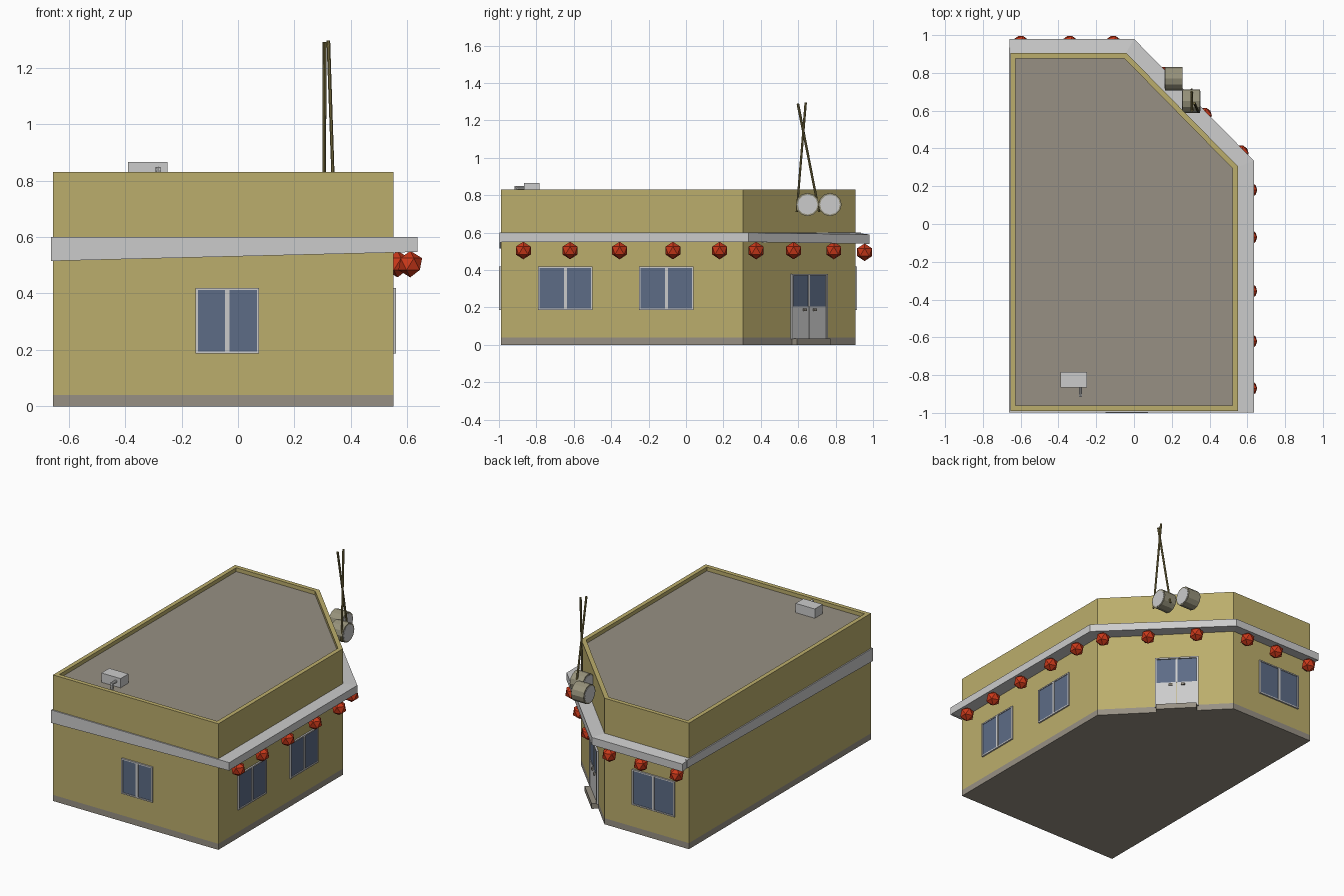
import bpy, bmesh, math
from mathutils import Vector, Matrix

if "Cube" in bpy.data.objects:
    bpy.data.objects.remove(bpy.data.objects["Cube"])


def material(name, rgb):
    m = bpy.data.materials.new(name)
    m.diffuse_color = (*rgb, 1)
    m.use_nodes = True
    m.node_tree.nodes["Principled BSDF"].inputs["Base Color"].default_value = m.diffuse_color
    return m


WALL = material("ochre_wall", (0.50, 0.42, 0.15))
STONE = material("plinth_stone", (0.31, 0.28, 0.23))
GLASS = material("dark_glass", (0.11, 0.15, 0.24))
RED = material("lantern_red", (0.60, 0.04, 0.01))
WOOD = material("stick_wood", (0.22, 0.18, 0.06))
CLAY = material("drum_side", (0.31, 0.29, 0.20))


def finish(name, bm, *mats):
    bmesh.ops.recalc_face_normals(bm, faces=bm.faces)
    me = bpy.data.meshes.new(name)
    bm.to_mesh(me)
    bm.free()
    ob = bpy.data.objects.new(name, me)
    for m in mats:
        me.materials.append(m)
    bpy.context.collection.objects.link(ob)
    return ob


def prism(bm, pts, z0, z1):
    base = bm.faces.new([bm.verts.new((x, y, z0)) for x, y in pts])
    ext = bmesh.ops.extrude_face_region(bm, geom=[base], use_keep_orig=True)
    bmesh.ops.translate(bm, vec=(0, 0, z1 - z0),
                        verts=[g for g in ext["geom"] if isinstance(g, bmesh.types.BMVert)])
    return base, [g for g in ext["geom"] if isinstance(g, bmesh.types.BMFace)][0]


def box(bm, lo, hi, frame=Matrix()):
    lo, hi = Vector(lo), Vector(hi)
    m = frame @ Matrix.Translation((lo + hi) / 2) @ Matrix.Diagonal((*(hi - lo), 1))
    bmesh.ops.create_cube(bm, size=1, matrix=m)


def boxes(name, items, frame=Matrix(), mat=None):
    bm = bmesh.new()
    for lo, hi in items:
        box(bm, lo, hi, frame)
    return finish(name, bm, *([mat] if mat else []))


def wall_frame(x, y, nx, ny):
    """Local x runs along the wall, y points outward, z is up."""
    n = Vector((nx, ny, 0)).normalized()
    m = Matrix(((n.y, n.x, 0, x), (-n.x, n.y, 0, y), (0, 0, 1, 0), (0, 0, 0, 1)))
    return m


def rod(name, a, b, r1, r2, sides, mat=None):
    a, b = Vector(a), Vector(b)
    bm = bmesh.new()
    rot = (b - a).to_track_quat('Z', 'Y').to_matrix().to_4x4()
    bmesh.ops.create_cone(bm, cap_ends=True, segments=sides, radius1=r1, radius2=r2,
                          depth=(b - a).length, matrix=Matrix.Translation((a + b) / 2) @ rot)
    return finish(name, bm, *([mat] if mat else []))


# Building shell with parapet, recessed roof and flush plinth
outline = [(-0.655, -0.99), (0.55, -0.99), (0.55, 0.305), (-0.04, 0.905), (-0.655, 0.905)]
bm = bmesh.new()
base, top = prism(bm, outline, 0.04, 0.83)
bm.faces.remove(base)
bmesh.ops.recalc_face_normals(bm, faces=bm.faces)
bmesh.ops.inset_region(bm, faces=[top], thickness=0.028, use_even_offset=True)
ext = bmesh.ops.extrude_face_region(bm, geom=[top])
roof = [g for g in ext["geom"] if isinstance(g, bmesh.types.BMFace)]
bmesh.ops.translate(bm, vec=(0, 0, -0.025), verts=roof[0].verts)
if top.is_valid:
    bm.faces.remove(top)
roof[0].material_index = 1
finish("walls", bm, WALL, STONE)

bm = bmesh.new()
base, top = prism(bm, outline, 0, 0.04)
bm.faces.remove(top)
finish("plinth", bm, STONE)

# Awning along the right, angled and back walls
inner = [(0.545, -0.99, 0), (0.545, 0.30, 0), (-0.045, 0.90, 0), (-0.66, 0.90, 0)]
outer = [(0.635, -0.99, 0), (0.635, 0.335, 0), (0.0, 0.98, -0.01), (-0.66, 0.98, -0.01)]
bm = bmesh.new()
rings = []
for i, o in zip(inner, outer):
    rings.append([bm.verts.new((p[0], p[1], p[2] + z))
                  for p, z in ((i, 0.6), (o, 0.6), (o, 0.55), (i, 0.55))])
for a, b in zip(rings, rings[1:]):
    for k in range(4):
        bm.faces.new((a[k], a[k - 1], b[k - 1], b[k]))
bm.faces.new(rings[0])
bm.faces.new(rings[-1])
finish("awning", bm)

# Thin tapering trim bands on the front and left walls
for name, frame, length in (("front_band", wall_frame(-0.663, -0.99, 0, -1), -1.298),
                            ("left_band", wall_frame(-0.655, -0.995, -1, 0), 1.93)):
    bm = bmesh.new()
    rows = [[bm.verts.new(frame @ Vector((u, d, z)))
             for u, z in ((0, 0.6), (length, 0.6), (length, 0.547), (0, 0.515))]
            for d in (-0.003, 0.008)]
    for k in range(4):
        bm.faces.new((rows[0][k], rows[0][k - 1], rows[1][k - 1], rows[1][k]))
    bm.faces.new(rows[0])
    bm.faces.new(rows[1])
    finish(name, bm)


# Windows: raised frame with a centre bar and two panes
def window(name, frame, w, z0=0.187, z1=0.42, t=0.008):
    h = w / 2
    boxes(name + "_frame", [((-h, -0.004, z0), (-h + t, 0.01, z1)),
                            ((h - t, -0.004, z0), (h, 0.01, z1)),
                            ((-h + t, -0.004, z0), (h - t, 0.01, z0 + t)),
                            ((-h + t, -0.004, z1 - t), (h - t, 0.01, z1)),
                            ((-0.008, -0.004, z0 + t), (0.008, 0.01, z1 - t))], frame)
    boxes(name + "_glass", [((-h + t, -0.004, z0 + t), (-0.008, 0.005, z1 - t)),
                            ((0.008, -0.004, z0 + t), (h - t, 0.005, z1 - t))], frame, GLASS)


window("front_window", wall_frame(-0.038, -0.99, 0, -1), 0.225)
window("right_window_a", wall_frame(0.55, -0.645, 1, 0), 0.29)
window("right_window_b", wall_frame(0.55, -0.105, 1, 0), 0.29)
window("back_window", wall_frame(-0.40, 0.905, 0, 1), 0.31)

# Double door with glazed upper halves, handles and a step
door = wall_frame(0.206, 0.655, 0.60, 0.59)
boxes("door_frame", [((-0.134, -0.004, 0.03), (-0.124, 0.012, 0.38)),
                     ((0.124, -0.004, 0.03), (0.134, 0.012, 0.38)),
                     ((-0.124, -0.004, 0.37), (0.124, 0.012, 0.38))], door)
boxes("door_leaves", [((-0.124, -0.004, 0.03), (-0.002, 0.007, 0.205)),
                      ((0.002, -0.004, 0.03), (0.124, 0.007, 0.205)),
                      ((-0.006, -0.004, 0.205), (0.006, 0.007, 0.37))], door)
boxes("door_glass", [((-0.124, -0.004, 0.205), (-0.006, 0.004, 0.37)),
                     ((0.006, -0.004, 0.205), (0.124, 0.004, 0.37))], door, GLASS)
boxes("door_handles", [((s * 0.038 - 0.012, 0.005, 0.182), (s * 0.038 + 0.012, 0.015, 0.194))
                       for s in (-1, 1)], door, STONE)
boxes("door_step", [((-0.125, -0.004, 0), (0.125, 0.04, 0.035))], door, STONE)

# Faceted lanterns hung under the awning edge
spots = [(0.61, y) for y in (-0.87, -0.62, -0.355, -0.07, 0.18)]
spots += [(0.565, 0.375), (0.37, 0.575), (0.16, 0.79)]
spots += [(x, 0.955) for x in (-0.11, -0.34, -0.60)]
for i, (x, y) in enumerate(spots):
    bm = bmesh.new()
    bmesh.ops.create_icosphere(bm, subdivisions=1, radius=0.047,
                               matrix=Matrix.Translation((x, y, 0.504 if y < 0.9 else 0.495)))
    finish(f"lantern_{i + 1}", bm, RED)

# Two drum shapes with pale ends and a pair of crossed sticks
for i, (x, y) in enumerate(((0.303, 0.65), (0.21, 0.77))):
    rod(f"drum_{i + 1}", (x - 0.046, y, 0.75), (x + 0.046, y, 0.75), 0.062, 0.062, 12, CLAY)
    rod(f"drum_end_{i + 1}", (x - 0.048, y, 0.75), (x + 0.048, y, 0.75), 0.053, 0.053, 12)
rod("stick_a", (0.305, 0.712, 0.71), (0.307, 0.598, 1.29), 0.006, 0.007, 8, WOOD)
rod("stick_b", (0.34, 0.592, 0.71), (0.32, 0.64, 1.295), 0.006, 0.007, 8, WOOD)

# Rooftop vent unit with an elbow pipe
boxes("roof_unit", [((-0.39, -0.865, 0.80), (-0.25, -0.783, 0.866))])
rod("vent_pipe", (-0.283, -0.86, 0.84), (-0.283, -0.915, 0.84), 0.009, 0.009, 8)
rod("vent_drop", (-0.283, -0.907, 0.848), (-0.283, -0.907, 0.80), 0.009, 0.009, 8)
